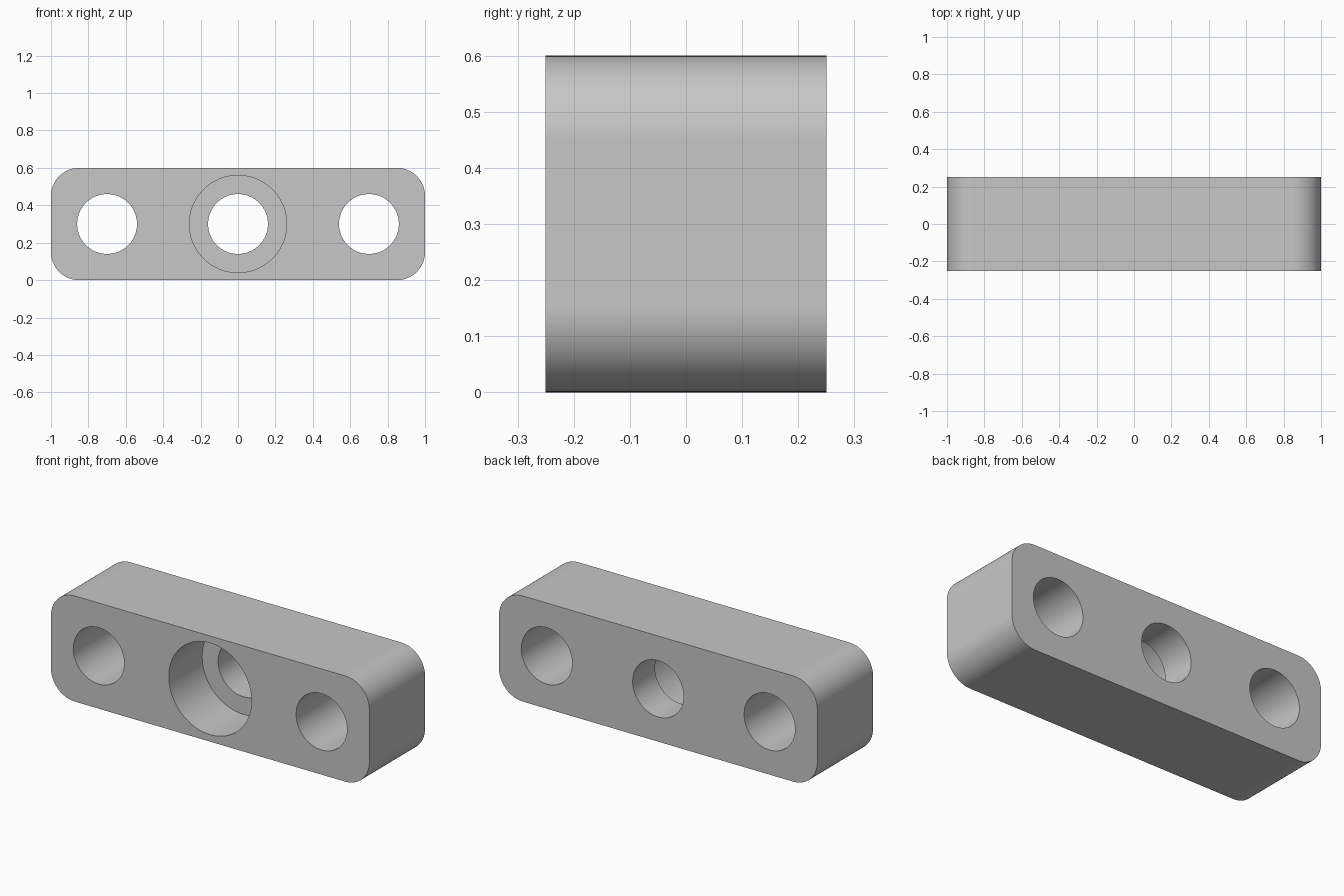
import bpy
import bmesh
from math import cos, sin, pi, radians

LENGTH, DEPTH, HEIGHT = 2.0, 0.5, 0.6
CORNER, HOLE, BORE = 0.15, 0.16, 0.26
BORE_DEPTH, SPACING = 0.3, 0.7
MID = HEIGHT / 2
FRONT, BACK = -DEPTH / 2, DEPTH / 2

cube = bpy.data.objects.get("Cube")
if cube:
    bpy.data.objects.remove(cube, do_unlink=True)


def arc(cx, cz, radius, start, sweep, steps):
    """Points (x, z) along an arc, end point included."""
    angles = [start + sweep * i / steps for i in range(steps + 1)]
    return [(cx + radius * cos(a), cz + radius * sin(a)) for a in angles]


def prism(name, outline, y0, y1):
    """Extrude an (x, z) outline from y0 to y1."""
    bm = bmesh.new()
    face = bm.faces.new([bm.verts.new((x, y0, z)) for x, z in outline])
    grown = bmesh.ops.extrude_face_region(bm, geom=[face])["geom"]
    moved = [v for v in grown if isinstance(v, bmesh.types.BMVert)]
    bmesh.ops.translate(bm, verts=moved, vec=(0, y1 - y0, 0))
    bmesh.ops.recalc_face_normals(bm, faces=bm.faces)
    mesh = bpy.data.meshes.new(name)
    bm.to_mesh(mesh)
    bm.free()
    obj = bpy.data.objects.new(name, mesh)
    bpy.context.collection.objects.link(obj)
    return obj


# Rounded bar
outline = []
for i, (sx, sz) in enumerate([(1, 1), (-1, 1), (-1, -1), (1, -1)]):
    cx = sx * (LENGTH / 2 - CORNER)
    cz = MID + sz * (MID - CORNER)
    outline += arc(cx, cz, CORNER, i * pi / 2, pi / 2, 20)
bar = prism("mounting_bar", outline, FRONT, BACK)

grey = bpy.data.materials.new("plain grey")
grey.use_nodes = True
colour = (0.57, 0.57, 0.57, 1)
grey.diffuse_color = colour
grey.node_tree.nodes["Principled BSDF"].inputs["Base Color"].default_value = colour
bar.data.materials.append(grey)

# Three through holes, and a wide counterbore in the front of the middle one
cuts = [("through_hole", x, HOLE, BACK + 0.1) for x in (-SPACING, 0, SPACING)]
cuts.append(("counterbore", 0, BORE, FRONT + BORE_DEPTH))

bpy.ops.object.select_all(action="DESELECT")
bpy.context.view_layer.objects.active = bar
bar.select_set(True)
for name, x, radius, end in cuts:
    circle = arc(x, MID, radius, 0, 2 * pi, 96)[:-1]
    cutter = prism(name + "_cutter", circle, FRONT - 0.1, end)
    cutter.hide_render = True
    cutter.data.materials.append(grey)
    cut = bar.modifiers.new(name, "BOOLEAN")
    cut.operation = "DIFFERENCE"
    cut.solver = "EXACT"
    cut.object = cutter
    bpy.ops.object.modifier_apply(modifier=cut.name)
    bpy.data.objects.remove(cutter, do_unlink=True)

# Smooth curves with crisp rims and flat faces
bpy.ops.object.shade_smooth_by_angle(angle=radians(30))
weighted = bar.modifiers.new("even_shading", "WEIGHTED_NORMAL")
weighted.keep_sharp = True
